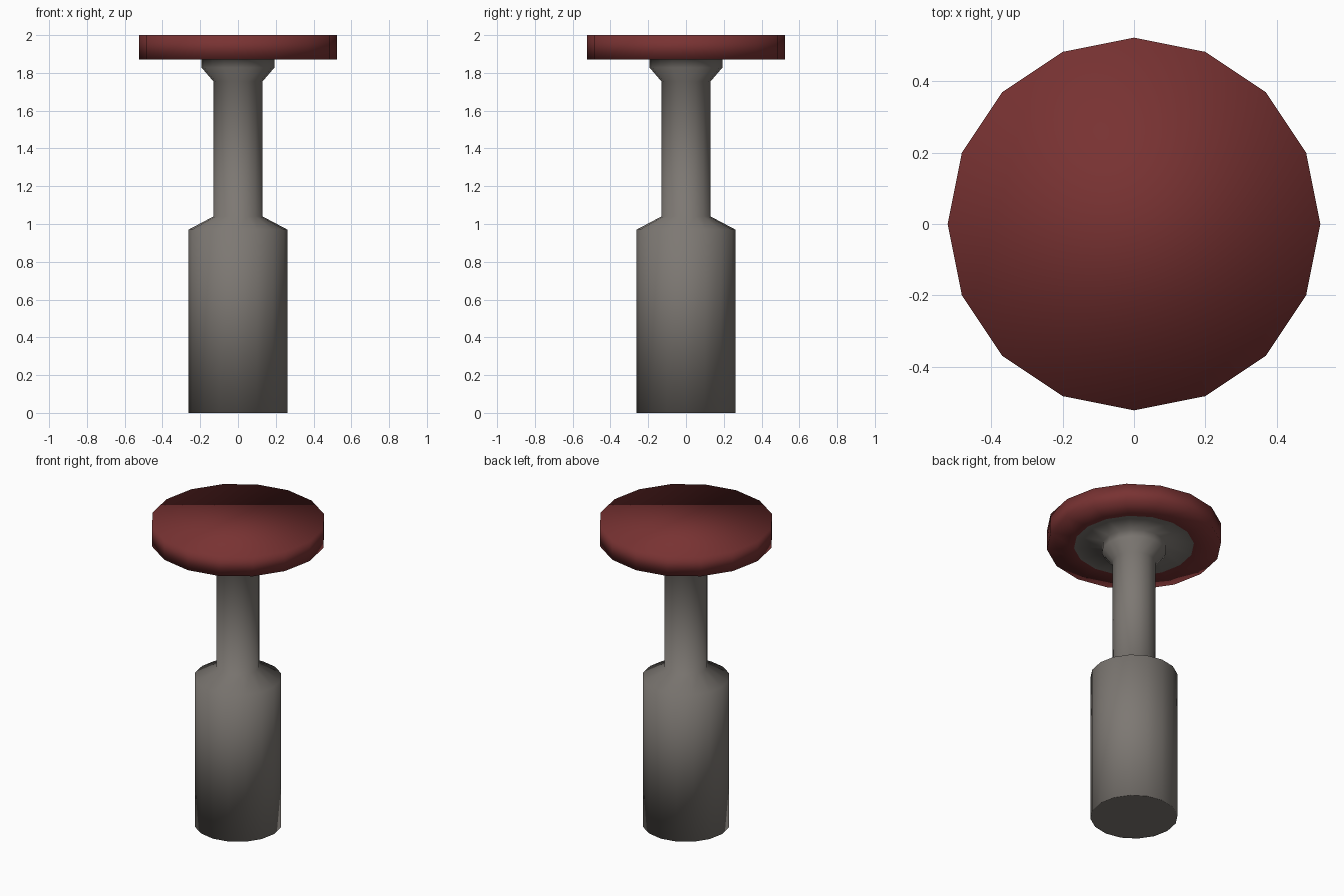
import bpy, bmesh, math

if "Cube" in bpy.data.objects:
    bpy.data.objects.remove(bpy.data.objects["Cube"])

SIDES = 16


def material(name, rgb):
    m = bpy.data.materials.new(name)
    m.diffuse_color = (*rgb, 1.0)
    m.use_nodes = True
    m.node_tree.nodes["Principled BSDF"].inputs["Base Color"].default_value = m.diffuse_color
    return m


def lathe(name, profile, mat, cap_bottom=False, cap_top=False):
    """Spin an (r, z) profile, listed with the outside on its right, around z."""
    bm = bmesh.new()
    rings = []
    for r, z in profile:
        rings.append([bm.verts.new((r * math.cos(2 * math.pi * i / SIDES),
                                    r * math.sin(2 * math.pi * i / SIDES), z))
                      for i in range(SIDES)])
    for lo, hi in zip(rings, rings[1:]):
        for i in range(SIDES):
            j = (i + 1) % SIDES
            bm.faces.new((lo[i], lo[j], hi[j], hi[i]))
    for f in bm.faces:
        f.smooth = True
    if cap_top:
        bm.faces.new(rings[-1]).smooth = True
    if cap_bottom:
        # flat foot with a crisp rim
        foot = bm.faces.new(rings[0][::-1])
        foot.smooth = False
        for e in foot.edges:
            e.smooth = False
    me = bpy.data.meshes.new(name)
    bm.to_mesh(me)
    bm.free()
    me.materials.append(mat)
    ob = bpy.data.objects.new(name, me)
    bpy.context.collection.objects.link(ob)
    return ob


red = material("dark red cushion", (0.188, 0.032, 0.032))
grey = material("warm grey metal", (0.205, 0.188, 0.171))

# Pedestal: wide base, slim column, flared collar and seat plate
lathe("pedestal", [(0.257, 0.0), (0.262, 0.0), (0.262, 0.97), (0.13, 1.04),
                   (0.13, 1.755), (0.193, 1.828), (0.193, 1.872), (0.36, 1.872)],
      grey, cap_bottom=True)

# Round cushion: underside ring, side wall and top
lathe("seat", [(0.36, 1.872), (0.523, 1.872), (0.523, 2.0)], red, cap_top=True)
